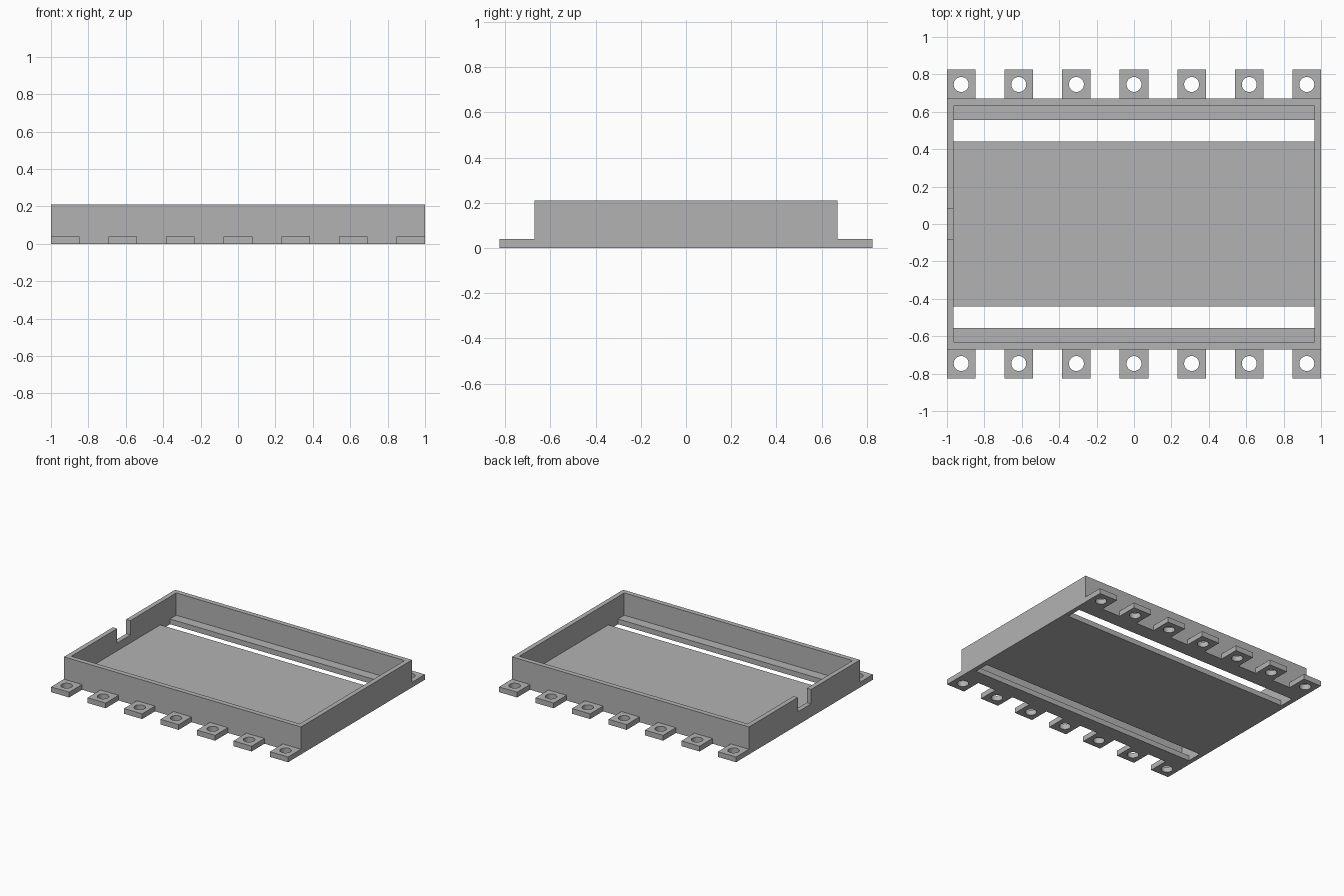
import bpy
import bmesh
from mathutils import Matrix, Vector

old = bpy.data.objects.get("Cube")
if old:
    bpy.data.objects.remove(old)

grey = bpy.data.materials.new("light_grey")
grey.use_nodes = True
grey.diffuse_color = (0.45, 0.45, 0.45, 1)
grey.node_tree.nodes["Principled BSDF"].inputs["Base Color"].default_value = (0.45, 0.45, 0.45, 1)

HALF_X, HALF_Y, HEIGHT = 1.0, 0.67, 0.21     # tray outside
IN_X, IN_Y, FLOOR = 0.964, 0.632, 0.04       # tray inside
TAB_W, TAB_END, TAB_GAP = 0.153, 0.825, 0.308


def add_object(name, bm):
    mesh = bpy.data.meshes.new(name)
    bm.to_mesh(mesh)
    bm.free()
    mesh.materials.append(grey)
    obj = bpy.data.objects.new(name, mesh)
    bpy.context.collection.objects.link(obj)
    return obj


def box(name, low, high):
    low, high = Vector(low), Vector(high)
    bm = bmesh.new()
    bmesh.ops.create_cube(bm, size=1, matrix=Matrix.Translation((low + high) / 2)
                          @ Matrix.Diagonal((*(high - low), 1)))
    return add_object(name, bm)


def cylinder(name, radius, depth):
    bm = bmesh.new()
    bmesh.ops.create_cone(bm, cap_ends=True, segments=32, radius1=radius,
                          radius2=radius, depth=depth)
    return add_object(name, bm)


def cut(obj, cutter):
    """Subtract the cutter for good, then remove it."""
    mod = obj.modifiers.new("cut", "BOOLEAN")
    mod.operation, mod.solver, mod.object = "DIFFERENCE", "EXACT", cutter
    result = obj.evaluated_get(bpy.context.evaluated_depsgraph_get())
    mesh = bpy.data.meshes.new_from_object(result)
    obj.modifiers.clear()
    obj.data = mesh
    bpy.data.objects.remove(cutter)


# Open tray with walls and floor
tray = box("tray", (-HALF_X, -HALF_Y, 0), (HALF_X, HALF_Y, HEIGHT))
cut(tray, box("cavity", (-IN_X, -IN_Y, FLOOR), (IN_X, IN_Y, 0.4)))

# Long slots through the floor
for side in (-1, 1):
    y1, y2 = sorted((side * 0.44, side * 0.557))
    cut(tray, box("slot", (-IN_X, y1, -0.1), (IN_X, y2, 0.1)))

# Notch in the right wall
cut(tray, box("notch", (-1.1, -0.08, 0.1), (-0.9, 0.08, 0.4)))

# Mounting tab with a screw hole, repeated along the front and back
tab = box("mounting_tab", (-TAB_W / 2, 0, 0), (TAB_W / 2, TAB_END - HALF_Y, FLOOR))
hole = cylinder("hole", 0.04, 0.3)
hole.location = (0, 0.076, 0)
cut(tab, hole)
for side, label in ((-1, "front"), (1, "back")):
    for i in range(7):
        copy = bpy.data.objects.new(f"{label}_tab_{i + 1}", tab.data)
        copy.location = ((i - 3) * TAB_GAP, side * HALF_Y, 0)
        copy.rotation_euler.z = 0 if side > 0 else 3.14159265
        bpy.context.collection.objects.link(copy)
bpy.data.objects.remove(tab)
